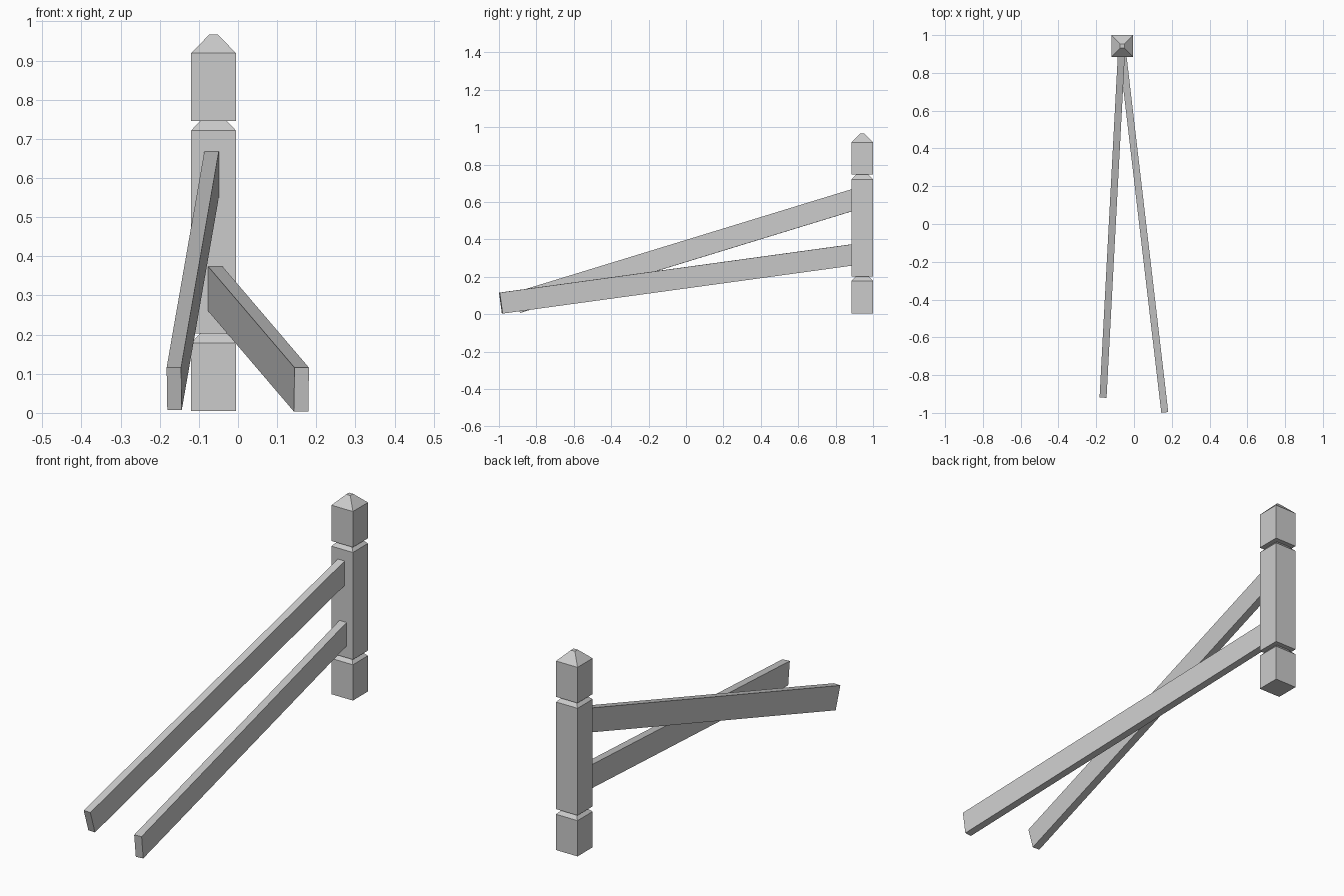
import bpy, bmesh
from mathutils import Matrix, Vector

cube = bpy.data.objects.get("Cube")
if cube:
    bpy.data.objects.remove(cube, do_unlink=True)

grey = bpy.data.materials.new("weathered_grey")
grey.use_nodes = True
GREY = (0.6, 0.6, 0.6, 1)
grey.diffuse_color = GREY
grey.node_tree.nodes["Principled BSDF"].inputs["Base Color"].default_value = GREY


def add_object(name, bm):
    bmesh.ops.recalc_face_normals(bm, faces=bm.faces)
    mesh = bpy.data.meshes.new(name)
    bm.to_mesh(mesh)
    bm.free()
    mesh.materials.append(grey)
    obj = bpy.data.objects.new(name, mesh)
    bpy.context.collection.objects.link(obj)
    return obj


def square_post(name, centre, profile):
    """Stack square rings given as (half width, height) and skin them."""
    bm = bmesh.new()
    rings = []
    for half, z in profile:
        corners = [(-half, -half), (half, -half), (half, half), (-half, half)]
        rings.append([bm.verts.new((centre[0] + x, centre[1] + y, z)) for x, y in corners])
    for low, high in zip(rings, rings[1:]):
        for i in range(4):
            j = (i + 1) % 4
            bm.faces.new((low[i], low[j], high[j], high[i]))
    bm.faces.new(rings[0][::-1])
    bm.faces.new(rings[-1])
    return add_object(name, bm)


def rail(name, start, end, width=0.037, height=0.113):
    """Plank with square-cut ends running between two centre points."""
    start, end = Vector(start), Vector(end)
    along = (end - start).normalized()
    side = along.cross(Vector((0, 0, 1))).normalized()
    up = side.cross(along)
    frame = Matrix((side, along, up)).transposed().to_4x4()
    place = Matrix.Translation((start + end) / 2) @ frame
    size = Matrix.Diagonal((width, (end - start).length, height, 1))
    bm = bmesh.new()
    bmesh.ops.create_cube(bm, size=1, matrix=place @ size)
    return add_object(name, bm)


# Post with two bevelled grooves and a pyramid cap
W, NECK, TIP = 0.0575, 0.034, 0.011
square_post("post", (-0.0625, 0.9425), [
    (W, 0.005), (W, 0.178), (NECK, 0.203),
    (W, 0.203), (W, 0.721), (NECK, 0.746),
    (W, 0.746), (W, 0.919), (TIP, 0.966),
])

# Two fallen rails, tucked slightly into the post
rail("upper_rail", (-0.163, -0.903, 0.0615), (-0.0665, 0.905, 0.615))
rail("lower_rail", (0.162, -0.99, 0.0595), (-0.06, 0.905, 0.3195))
